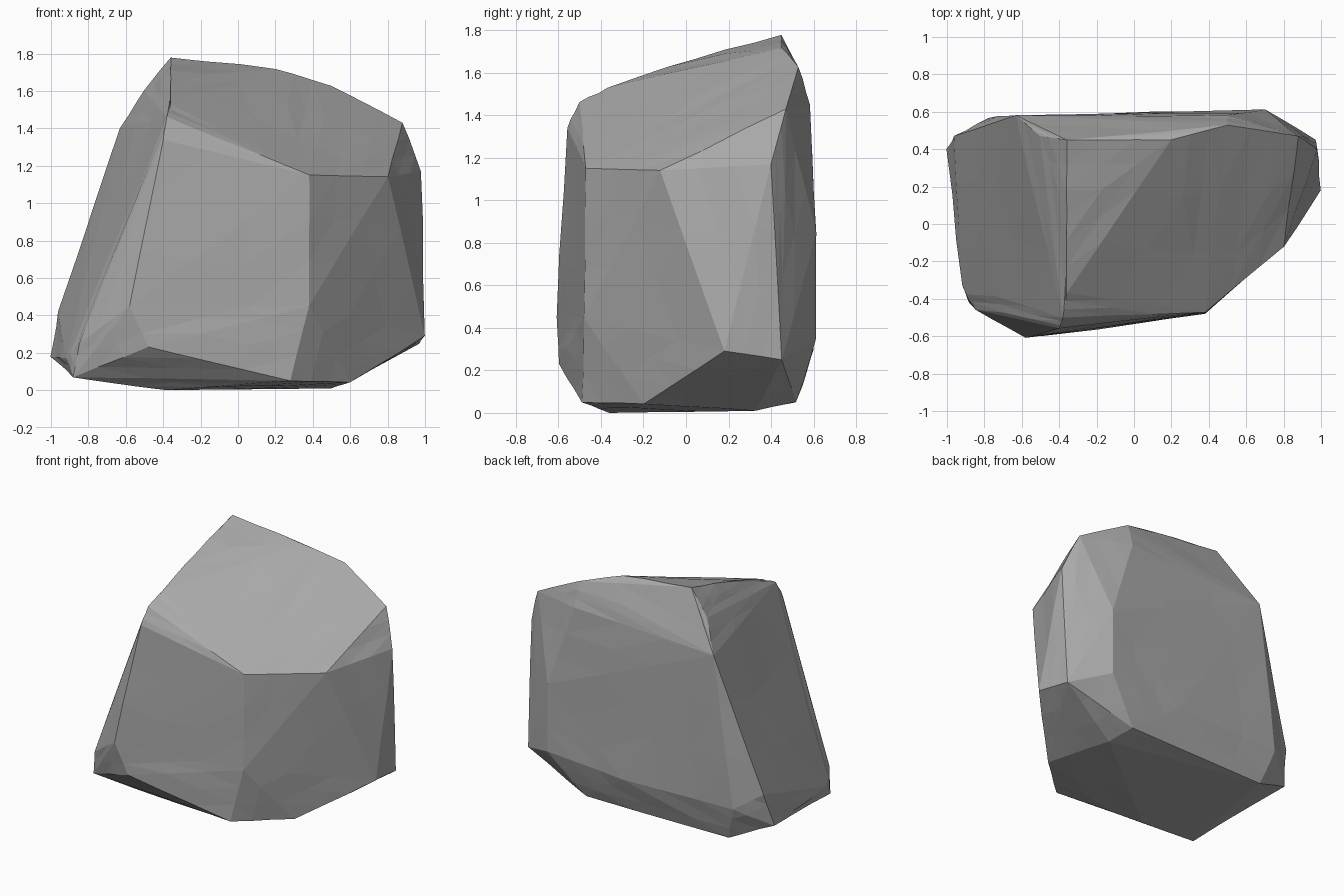
import bpy
import bmesh
import math
import random
from mathutils import Vector

default_cube = bpy.data.objects.get("Cube")
if default_cube:
    bpy.data.objects.remove(default_cube, do_unlink=True)

# Corners of the boulder, grouped by the region of the stone they shape
corner_groups = {
    "sloping_crown": [
        (-.36, .45, 1.78), (-.36, .05, 1.67), (-.36, -.37, 1.53),
        (.2, .45, 1.72), (.5, .53, 1.63), (.88, .47, 1.43),
        (-.5, .47, 1.6), (-.38, -.5, 1.46),
    ],
    "front_face": [
        (.38, -.47, 1.15), (-.4, -.56, 1.34), (.38, -.48, .45),
        (-.58, -.61, .45), (-.48, -.6, .23),
    ],
    "left_hand_slope": [
        (-.85, -.46, .25), (-.92, -.33, .17), (-1, .4, .18),
        (-.96, .47, .42), (-.63, .58, 1.4),
    ],
    "right_hand_side": [
        (.8, -.12, 1.14), (.98, .4, 1.17), (1, .18, .29), (.97, .45, .25),
    ],
    "back_face": [
        (.7, .61, .35), (.7, .61, .85), (.5, .58, 1.45),
        (-.78, .57, .3), (.1, .6, .3),
    ],
    "underside": [
        (-.38, -.36, 0), (.28, -.49, .05), (.6, -.2, .04),
        (.5, .33, .01), (.45, .52, .05), (-.7, .5, .05), (-.88, -.42, .07),
    ],
}


def make_stone_material(name, shade):
    """Plain matt material in one flat grey."""
    colour = (shade, shade, shade, 1)
    material = bpy.data.materials.new(name)
    material.use_nodes = True
    material.diffuse_color = colour
    shader = material.node_tree.nodes["Principled BSDF"]
    shader.inputs["Base Color"].default_value = colour
    shader.inputs["Roughness"].default_value = 1
    return material


def wrap_corners(bm, groups):
    """Stretch a convex skin over all corners and merge nearly flat facets."""
    for points in groups.values():
        for point in points:
            bm.verts.new(point)
    result = bmesh.ops.convex_hull(bm, input=list(bm.verts))
    buried = result["geom_interior"] + result["geom_unused"]
    loose = {item for item in buried if isinstance(item, bmesh.types.BMVert)}
    bmesh.ops.delete(bm, geom=list(loose), context="VERTS")
    bmesh.ops.dissolve_limit(bm, angle_limit=math.radians(2),
                             verts=list(bm.verts), edges=list(bm.edges))


def roughen(bm, amount):
    """Break the broad planes into faint facets, leaving the corners fixed."""
    corners = set(bm.verts)
    bmesh.ops.triangulate(bm, faces=list(bm.faces))
    bmesh.ops.subdivide_edges(bm, edges=list(bm.edges), cuts=2,
                              use_grid_fill=True)
    bm.normal_update()
    chisel = random.Random(4)
    for vert in bm.verts:
        if vert not in corners:
            offset = Vector(vert.normal) * chisel.uniform(-amount, amount)
            vert.co += offset
            vert.co.z = max(vert.co.z, 0)


# Boulder body
bm = bmesh.new()
wrap_corners(bm, corner_groups)
roughen(bm, .004)
bmesh.ops.recalc_face_normals(bm, faces=list(bm.faces))

mesh = bpy.data.meshes.new("boulder")
bm.to_mesh(mesh)
bm.free()
mesh.materials.append(make_stone_material("stone grey", .4))

# Flat shading keeps every chipped plane crisp
for polygon in mesh.polygons:
    polygon.use_smooth = False

boulder = bpy.data.objects.new("boulder", mesh)
bpy.context.collection.objects.link(boulder)
